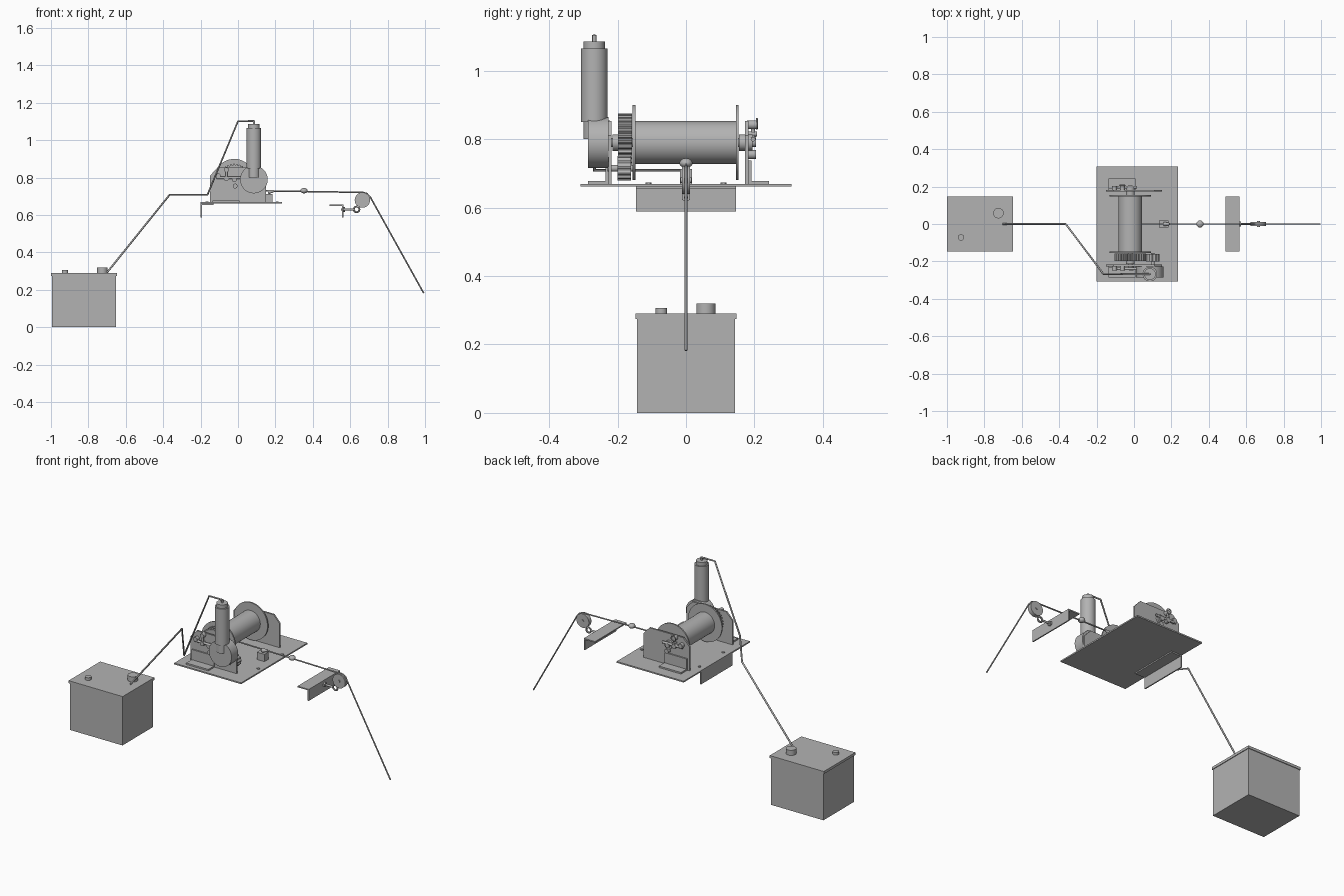
import bpy, bmesh, math
from mathutils import Vector

cube = bpy.data.objects.get("Cube")
if cube:
    bpy.data.objects.remove(cube)

steel = bpy.data.materials.new("steel_grey")
steel.use_nodes = True
GREY = (0.45, 0.45, 0.45, 1)
steel.diffuse_color = GREY
steel.node_tree.nodes["Principled BSDF"].inputs["Base Color"].default_value = GREY


def finish(name, bm, smooth=False):
    bmesh.ops.recalc_face_normals(bm, faces=bm.faces)
    mesh = bpy.data.meshes.new(name)
    bm.to_mesh(mesh)
    bm.free()
    mesh.materials.append(steel)
    obj = bpy.data.objects.new(name, mesh)
    bpy.context.collection.objects.link(obj)
    if smooth:
        bpy.ops.object.select_all(action='DESELECT')
        bpy.context.view_layer.objects.active = obj
        obj.select_set(True)
        bpy.ops.object.shade_smooth_by_angle(angle=math.radians(35))
    return obj


def box(name, x, y, z):
    """Box from a (low, high) pair per axis."""
    bm = bmesh.new()
    bmesh.ops.create_cube(bm, size=1)
    for v in bm.verts:
        v.co = [r[0] + (c + 0.5) * (r[1] - r[0]) for c, r in zip(v.co, (x, y, z))]
    return finish(name, bm)


def rod(name, a, b, r, sides=32, r2=None):
    """Cylinder or cone between two points."""
    a, b = Vector(a), Vector(b)
    bm = bmesh.new()
    bmesh.ops.create_cone(bm, cap_ends=True, segments=sides, radius1=r,
                          radius2=r if r2 is None else r2, depth=(b - a).length)
    turn = (b - a).to_track_quat('Z', 'Y')
    for v in bm.verts:
        v.co = turn @ v.co + (a + b) / 2
    return finish(name, bm, True)


def plate(name, outline, y0, y1):
    """Outline in x and z, extruded along y."""
    bm = bmesh.new()
    face = bm.faces.new([bm.verts.new((x, y0, z)) for x, z in outline])
    new = bmesh.ops.extrude_face_region(bm, geom=[face])["geom"]
    bmesh.ops.translate(bm, vec=(0, y1 - y0, 0),
                        verts=[g for g in new if isinstance(g, bmesh.types.BMVert)])
    return finish(name, bm)


def gear(name, x, z, r, teeth, y0, y1):
    pts = []
    for i in range(teeth * 4):
        a = math.tau * i / (teeth * 4)
        rad = r if i % 4 < 2 else r * 0.9
        pts.append((x + rad * math.cos(a), z + rad * math.sin(a)))
    return plate(name, pts, y0, y1)


def wire(name, points, r):
    curve = bpy.data.curves.new(name, 'CURVE')
    curve.dimensions = '3D'
    curve.bevel_depth = r
    curve.bevel_resolution = 2
    curve.use_fill_caps = True
    spline = curve.splines.new('POLY')
    spline.points.add(len(points) - 1)
    for p, co in zip(spline.points, points):
        p.co = (*co, 1)
    curve.materials.append(steel)
    obj = bpy.data.objects.new(name, curve)
    bpy.context.collection.objects.link(obj)


def ring(name, centre, major, minor, axis='Y'):
    turn = {'X': (0, math.pi / 2, 0), 'Y': (math.pi / 2, 0, 0)}[axis]
    bpy.ops.mesh.primitive_torus_add(location=centre, rotation=turn, major_radius=major,
                                     minor_radius=minor, major_segments=24, minor_segments=8)
    obj = bpy.context.object
    obj.name = name
    obj.data.materials.append(steel)
    bpy.ops.object.shade_smooth_by_angle()


# Battery with lid and two terminals
box("battery_case", (-0.995, -0.652), (-0.143, 0.143), (0, 0.275))
box("battery_lid", (-1, -0.648), (-0.147, 0.147), (0.275, 0.29))
rod("battery_large_terminal", (-0.725, 0.058, 0.29), (-0.725, 0.058, 0.32), 0.028)
rod("battery_small_terminal", (-0.925, -0.072, 0.29), (-0.925, -0.072, 0.306), 0.017)

# Base plate, bolts and the two angle irons
box("base_plate", (-0.2, 0.236), (-0.308, 0.308), (0.661, 0.669))
for x in (-0.165, 0.21):
    for y in (-0.11, 0.11):
        rod("base_bolt", (x, y, 0.667), (x, y, 0.673), 0.009, 6)
box("rear_angle_flange", (-0.2, -0.13), (-0.146, 0.146), (0.654, 0.661))
box("rear_angle_web", (-0.2, -0.193), (-0.146, 0.146), (0.588, 0.661))
box("roller_angle_flange", (0.49, 0.563), (-0.146, 0.146), (0.649, 0.656))
box("roller_angle_web", (0.556, 0.563), (-0.146, 0.146), (0.588, 0.656))

# Drum, flanges and shaft
DX, DZ = -0.02, 0.79
rod("drum", (DX, -0.15, DZ), (DX, 0.15, DZ), 0.063, 48)
for y in (-0.152, 0.15):
    rod("drum_flange", (DX, y - 0.004, DZ), (DX, y + 0.004, DZ), 0.11, 48)
rod("drum_shaft", (DX, -0.245, DZ), (DX, 0.205, DZ), 0.013)
for y0, y1 in ((-0.215, -0.195), (0.155, 0.195)):
    rod("shaft_collar", (DX, y0, DZ), (DX, y1, DZ), 0.024)
gear("drum_gear", DX, DZ, 0.085, 32, -0.198, -0.158)
gear("drive_pinion", 0.1, 0.715, 0.036, 12, -0.2, -0.16)
rod("pinion_shaft", (0.1, -0.23, 0.715), (0.1, -0.155, 0.715), 0.01)

# Upright end plates with their angle feet
outline = [(-0.15, 0.669), (0.15, 0.669), (0.15, 0.81), (0.11, 0.853),
           (-0.11, 0.853), (-0.15, 0.81)]
for name, y, side in (("front", -0.222, -1), ("back", 0.178, 1)):
    plate(name + "_end_plate", outline, y - 0.005, y + 0.005)
    foot = sorted((y, y + side * 0.064))
    web = sorted((y + side * 0.004, y + side * 0.013))
    box(name + "_foot_flange", (-0.137, 0.007), foot, (0.669, 0.678))
    box(name + "_foot_web", (-0.137, 0.007), web, (0.669, 0.738))
    # Clutch lever, pivots and pull ring
    yl = y + side * 0.018
    rod(name + "_lever_bar", (-0.115, yl, 0.80), (0.015, yl, 0.80), 0.007, 12)
    for x, z in ((-0.105, 0.81), (-0.062, 0.842), (-0.062, 0.795), (-0.015, 0.755)):
        rod(name + "_pivot", (x, y, z), (x, y + side * 0.026, z), 0.013, 16)
    rod(name + "_lever_arm", (-0.062, yl, 0.845), (-0.062, yl, 0.79), 0.006, 12)
rod("clutch_pin", (-0.062, 0.18, 0.815), (-0.062, 0.208, 0.815), 0.007, 12)
ring("clutch_pull_ring", (-0.062, 0.207, 0.845), 0.014, 0.003)

# Gearbox and motor
rod("gearbox", (0.085, -0.287, 0.79), (0.085, -0.226, 0.79), 0.074, 48)
MX, MY = 0.085, -0.268
rod("motor_neck", (MX, MY, 0.80), (MX, MY, 0.86), 0.032)
rod("motor_body", (MX, MY, 0.85), (MX, MY, 1.065), 0.039)
rod("motor_cap", (MX, MY, 1.065), (MX, MY, 1.086), 0.031)
rod("motor_terminal", (MX, MY, 1.086), (MX, MY, 1.105), 0.006, 12)

# Power lead from motor to battery
wire("power_lead", [(MX, MY, 1.102), (0, MY, 1.102), (-0.163, MY, 0.709),
                    (-0.365, 0, 0.709), (-0.7, 0, 0.293)], 0.005)

# Cable guide on the base
box("cable_guide", (0.135, 0.185), (-0.018, 0.018), (0.669, 0.712))
rod("cable_guide_nozzle", (0.16, 0, 0.722), (0.192, 0, 0.729), 0.012, 16, 0.006)

# Pulling cable, stopper ball and roller
wire("pulling_cable", [(DX, 0, 0.731), (0.355, 0, 0.726), (0.668, 0, 0.721),
                       (0.69, 0, 0.715), (0.708, 0, 0.695), (0.993, 0, 0.182)], 0.004)
bm = bmesh.new()
bmesh.ops.create_uvsphere(bm, u_segments=24, v_segments=12, radius=0.019)
for v in bm.verts:
    v.co = (v.co.x + 0.353, v.co.y, v.co.z * 0.75 + 0.73)
finish("stopper_ball", bm, True)
rod("roller", (0.665, -0.012, 0.68), (0.665, 0.012, 0.68), 0.041)
rod("roller_pin", (0.665, -0.016, 0.68), (0.665, 0.016, 0.68), 0.008, 16)
ring("roller_shackle", (0.634, 0, 0.63), 0.015, 0.005)
rod("roller_eye_bolt", (0.55, 0, 0.63), (0.62, 0, 0.63), 0.006, 12)
rod("roller_bolt_nut", (0.563, 0, 0.63), (0.572, 0, 0.63), 0.014, 6)
rod("roller_hanger", (0.638, 0, 0.642), (0.655, 0, 0.665), 0.006, 12)
